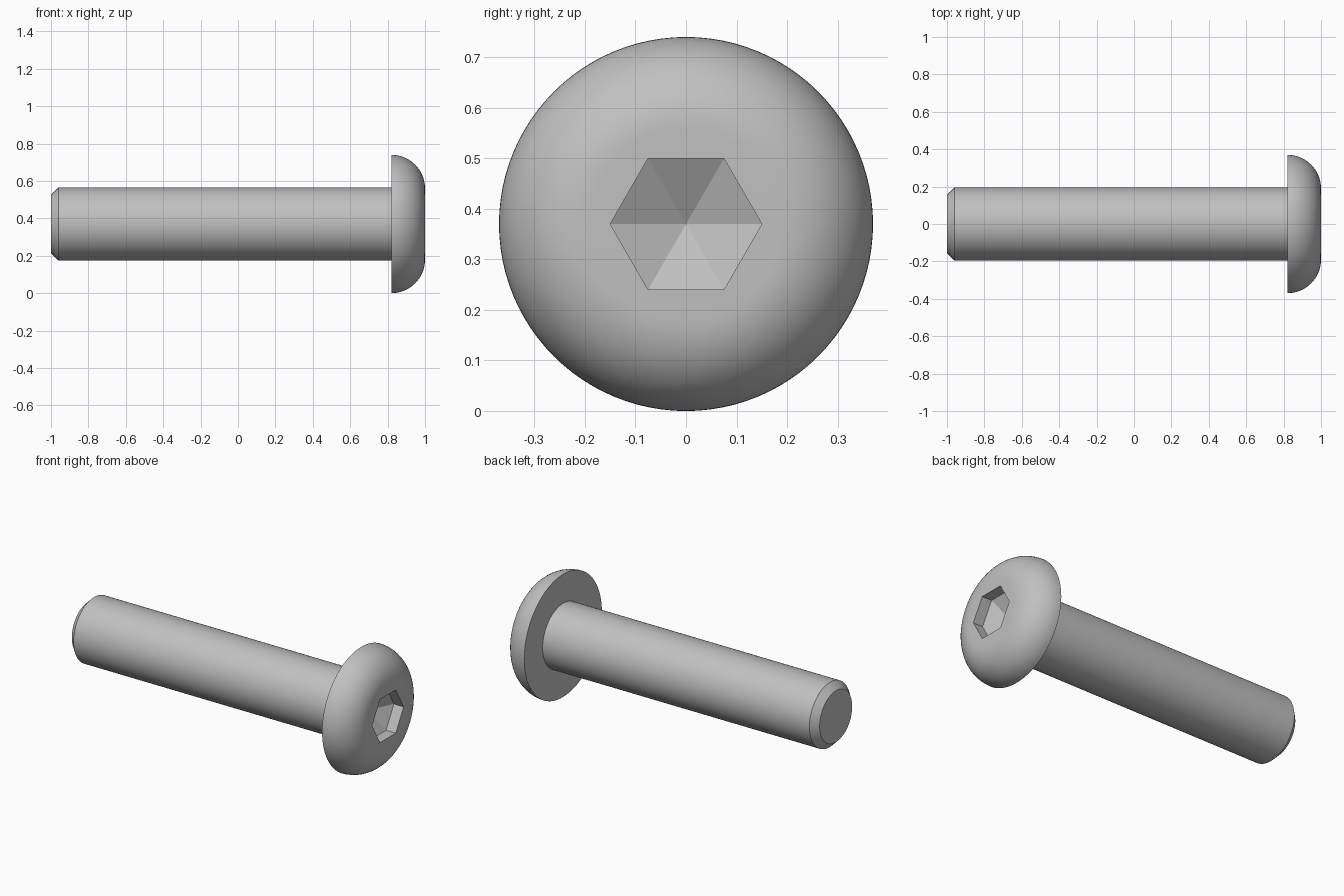
import bpy
import bmesh
from math import cos, sin, pi, radians

SIDES = 96
AXIS_Z = 0.37

cube = bpy.data.objects.get("Cube")
if cube:
    bpy.data.objects.remove(cube, do_unlink=True)

steel = bpy.data.materials.new("grey steel")
steel.use_nodes = True
colour = (0.53, 0.53, 0.53, 1)
steel.diffuse_color = colour
steel.node_tree.nodes["Principled BSDF"].inputs["Base Color"].default_value = colour


def round_ring(x, r):
    return [(x, r * cos(2 * pi * i / SIDES), r * sin(2 * pi * i / SIDES))
            for i in range(SIDES)]


def hex_ring(x, r):
    """Hexagon with corners on the y axis, sampled at the same angles."""
    ring = []
    for i in range(SIDES):
        a = 2 * pi * i / SIDES
        d = r * cos(pi / 6) / cos(a % (pi / 3) - pi / 6)
        ring.append((x, d * cos(a), d * sin(a)))
    return ring


def loft(name, rings, apex=None):
    """Skin the rings in order; cap both ends, the last one to an apex if given."""
    bm = bmesh.new()
    loops = [[bm.verts.new(p) for p in ring] for ring in rings]
    for a, b in zip(loops, loops[1:]):
        for i in range(SIDES):
            j = (i + 1) % SIDES
            bm.faces.new((a[i], a[j], b[j], b[i]))
    bm.faces.new(loops[0])
    end = loops[-1]
    if apex:
        tip = bm.verts.new(apex)
        for i in range(SIDES):
            bm.faces.new((end[i], end[(i + 1) % SIDES], tip))
    else:
        bm.faces.new(end)
    bmesh.ops.recalc_face_normals(bm, faces=bm.faces)
    mesh = bpy.data.meshes.new(name)
    bm.to_mesh(mesh)
    bm.free()
    mesh.materials.append(steel)
    obj = bpy.data.objects.new(name, mesh)
    obj.location.z = AXIS_Z
    bpy.context.collection.objects.link(obj)
    bpy.ops.object.select_all(action='DESELECT')
    obj.select_set(True)
    bpy.context.view_layer.objects.active = obj
    bpy.ops.object.shade_smooth_by_angle(angle=radians(25))
    return obj


# Shank with a chamfered end
loft("shank", [round_ring(-1, 0.155), round_ring(-0.96, 0.195),
               round_ring(0.83, 0.195)])

# Domed head: quarter-round edge, flat face, hexagonal socket with a pointed floor
STEPS = 16
dome = [round_ring(0.82 + 0.18 * sin(t), 0.19 + 0.18 * cos(t))
        for t in (pi / 2 * k / STEPS for k in range(STEPS + 1))]
socket = [hex_ring(1, 0.15), hex_ring(0.935, 0.15)]
loft("head", dome + socket, apex=(0.86, 0, 0))
